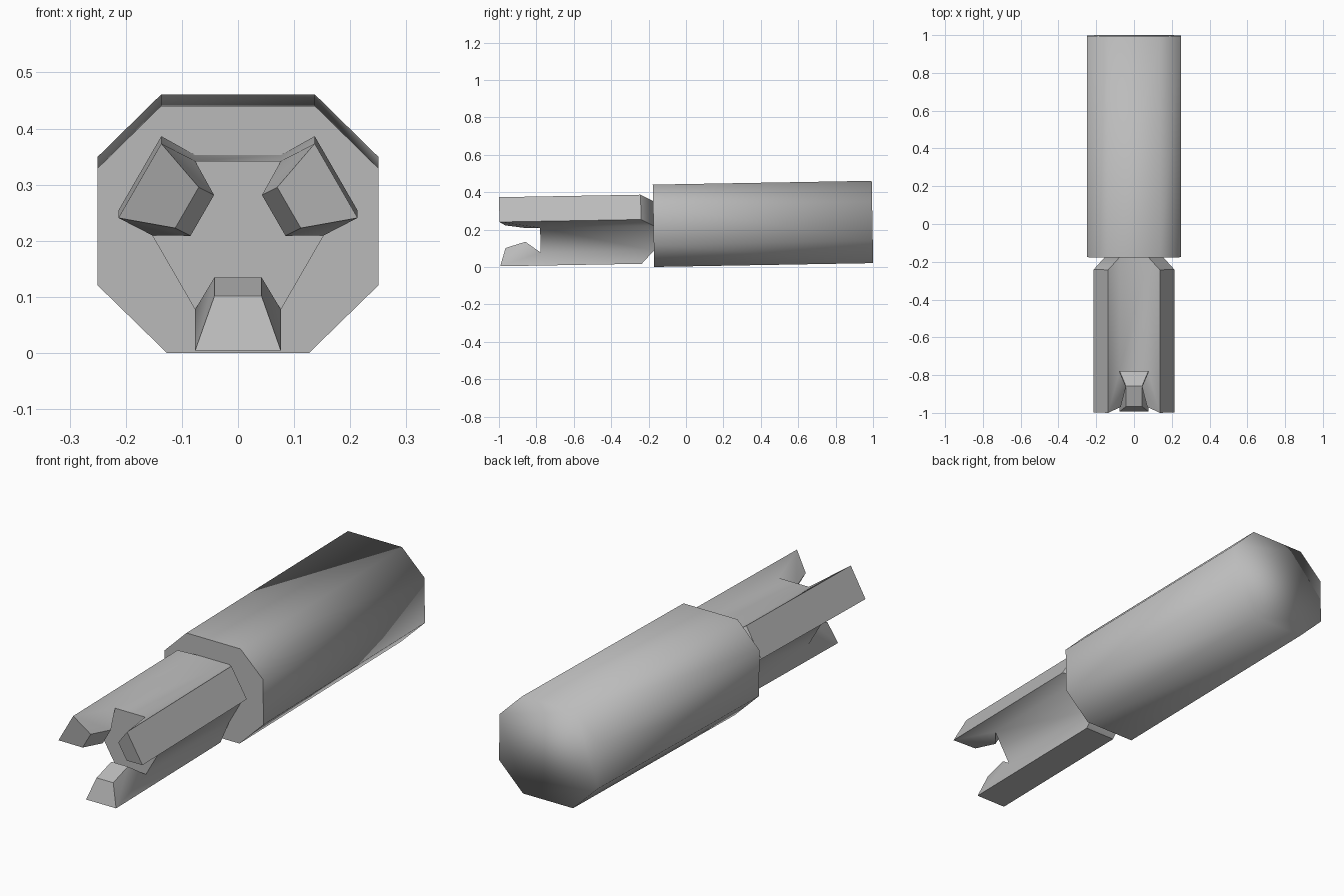
import bpy, bmesh, math
from mathutils import Vector, Matrix

if "Cube" in bpy.data.objects:
    bpy.data.objects.remove(bpy.data.objects["Cube"], do_unlink=True)

GREY = (0.5, 0.5, 0.5, 1)
grey = bpy.data.materials.new("plain_grey")
grey.use_nodes = True
grey.diffuse_color = GREY
grey.node_tree.nodes["Principled BSDF"].inputs["Base Color"].default_value = GREY

# The whole tool leans back by one degree
TILT = Matrix.Translation((0, 0, 0.2235)) @ Matrix.Rotation(math.radians(1), 4, 'X')
FRONT, REAR, TIP, MUZZLE = -0.174, 0.997, -0.997, -0.78


def finish(name, bm):
    bmesh.ops.remove_doubles(bm, verts=bm.verts, dist=0.001)
    bmesh.ops.recalc_face_normals(bm, faces=bm.faces)
    for f in bm.faces:
        f.smooth = True
    bm.transform(TILT)
    mesh = bpy.data.meshes.new(name)
    bm.to_mesh(mesh)
    bm.free()
    mesh.materials.append(grey)
    ob = bpy.data.objects.new(name, mesh)
    bpy.context.collection.objects.link(ob)
    return ob


def face(bm, points):
    return bm.faces.new([bm.verts.new(p) for p in points])


# Octagonal handle, rounded shading at the rear and a crisp front rim
half = [(0.137, 0.22), (0.25, 0.109), (0.25, -0.1), (0.127, -0.22)]
outline = half + [(-x, z) for x, z in reversed(half)]
bm = bmesh.new()
front = face(bm, [(x, FRONT, z) for x, z in outline])
rim = list(front.edges)
back = bmesh.ops.extrude_face_region(bm, geom=[front], use_keep_orig=True)
moved = [g for g in back["geom"] if isinstance(g, bmesh.types.BMVert)]
bmesh.ops.translate(bm, verts=moved, vec=(0, REAR - FRONT, 0))
for e in rim:
    e.smooth = False
finish("handle", bm)

# Hexagonal core with three jaws growing out of alternate sides
W, N, R = 0.0765, 0.042, 0.1325      # outer half width, inner half width, flat radius
jaw = [(W, TIP, -0.202), (N, -0.967, -0.105), (N, -0.86, -0.0735),
       (W, MUZZLE, -R), (W, FRONT, -R), (W, -0.24, -0.202)]
bm = bmesh.new()
for k in range(3):
    spin = Matrix.Rotation(k * math.tau / 3, 3, 'Y')
    right = [spin @ Vector(p) for p in jaw]
    left = [spin @ Vector((-x, y, z)) for x, y, z in jaw]
    for side in (right, left):
        a, b, c, d, e, f = side
        face(bm, (a, b, c, d))
        face(bm, (a, d, e, f))
    # tip, inner slopes, shoulder chamfer and outer face
    for i, j in ((0, 1), (1, 2), (2, 3), (4, 5), (5, 0)):
        face(bm, (right[i], right[j], left[j], left[i]))
    # core side that lies between this jaw and the next
    step = Matrix.Rotation(math.tau / 3, 3, 'Y')
    nxt = min(((p, q, r, s) for p, q, r, s in (
        (right[3], right[4], step @ left[4], step @ left[3]),
        (left[3], left[4], step @ right[4], step @ right[3]))),
        key=lambda t: (t[0] - t[3]).length)
    face(bm, nxt)
# core end faces
for y in (MUZZLE, FRONT):
    face(bm, [(2 * W * math.cos(i * math.tau / 6), y, 2 * W * math.sin(i * math.tau / 6))
              for i in range(6)])
jaws = finish("core_and_jaws", bm)
for o in bpy.context.selected_objects:
    o.select_set(False)
jaws.select_set(True)
bpy.context.view_layer.objects.active = jaws
bpy.ops.object.shade_smooth_by_angle(angle=math.radians(45))
